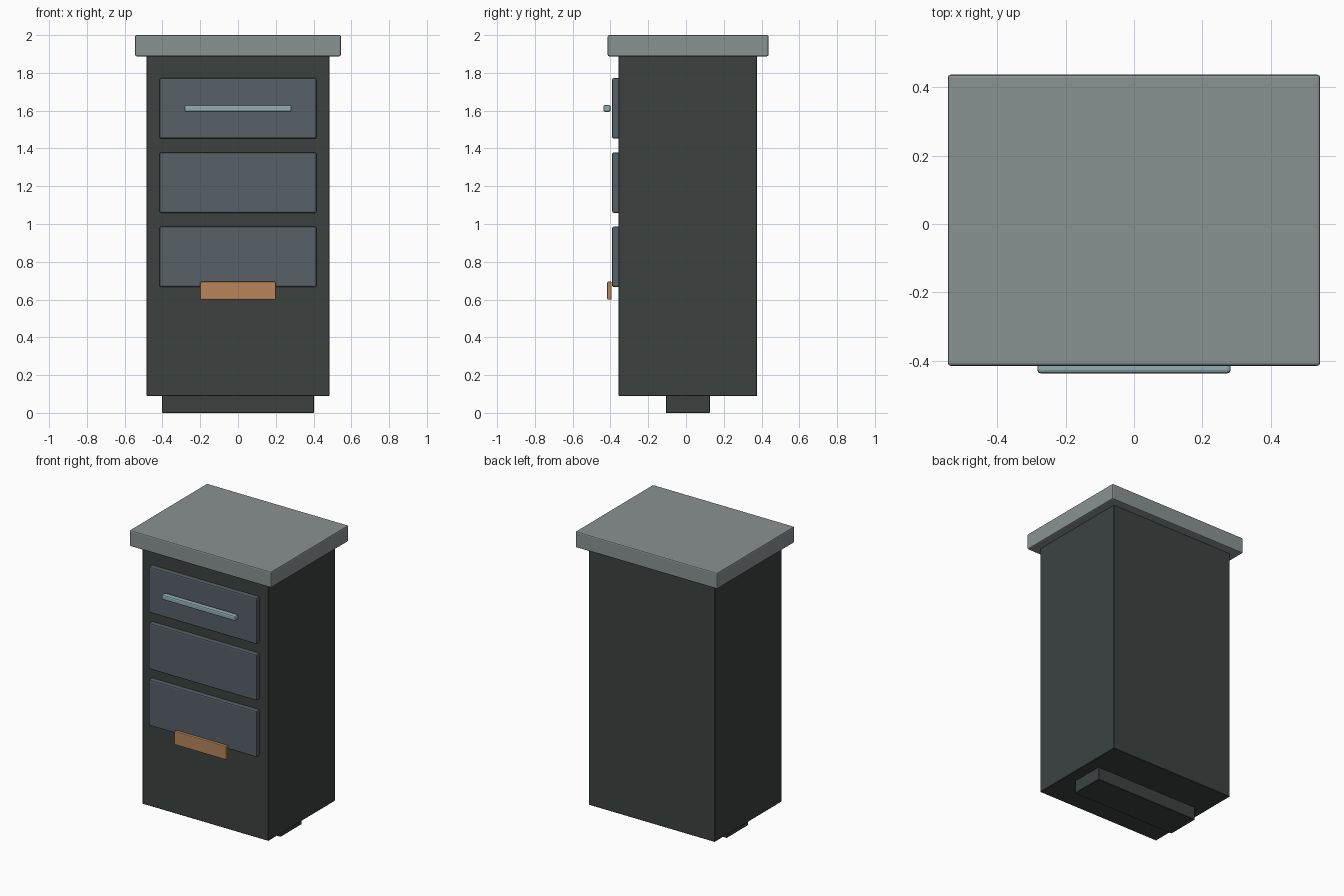
import bpy
import bmesh

if "Cube" in bpy.data.objects:
    bpy.data.objects.remove(bpy.data.objects["Cube"])


def material(name, rgb):
    m = bpy.data.materials.new(name)
    m.diffuse_color = (*rgb, 1)
    m.use_nodes = True
    m.node_tree.nodes["Principled BSDF"].inputs["Base Color"].default_value = m.diffuse_color
    return m


dark = material("charcoal", (0.045, 0.054, 0.053))
slate = material("slate blue", (0.095, 0.116, 0.137))
stone = material("grey stone", (0.255, 0.287, 0.287))
steel = material("pale steel", (0.29, 0.42, 0.44))
copper = material("copper", (0.48, 0.235, 0.10))


def box(name, x, y, z, mat, bevel=0.0, segments=1):
    """Box from half width x, y range and z range, with bevelled edges."""
    bm = bmesh.new()
    bmesh.ops.create_cube(bm, size=1)
    for v in bm.verts:
        v.co = (x * 2 * v.co.x,
                (y[0] + y[1]) / 2 + (y[1] - y[0]) * v.co.y,
                (z[0] + z[1]) / 2 + (z[1] - z[0]) * v.co.z)
    if bevel:
        bmesh.ops.bevel(bm, geom=bm.edges[:], offset=bevel, segments=segments,
                        profile=0.5, affect='EDGES')
    me = bpy.data.meshes.new(name)
    bm.to_mesh(me)
    bm.free()
    me.materials.append(mat)
    ob = bpy.data.objects.new(name, me)
    bpy.context.collection.objects.link(ob)
    return ob


# Cabinet body, plinth and worktop
box("plinth", 0.403, (-0.107, 0.127), (0.0, 0.10), dark, 0.003)
box("cabinet_body", 0.485, (-0.358, 0.377), (0.09, 1.895), dark, 0.003)
box("worktop", 0.545, (-0.415, 0.437), (1.888, 2.0), stone, 0.008, 2)

# Drawer fronts
for i in range(3):
    top = 1.772 - 0.393 * i
    box(f"drawer_front_{i + 1}", 0.415, (-0.391, -0.35), (top - 0.32, top),
        slate, 0.008, 2)

# Handle bar and label plate
box("handle_bar", 0.283, (-0.437, -0.399), (1.594, 1.63), steel, 0.009, 2)
box("label_plate", 0.2, (-0.417, -0.394), (0.6, 0.695), copper, 0.005, 2)
